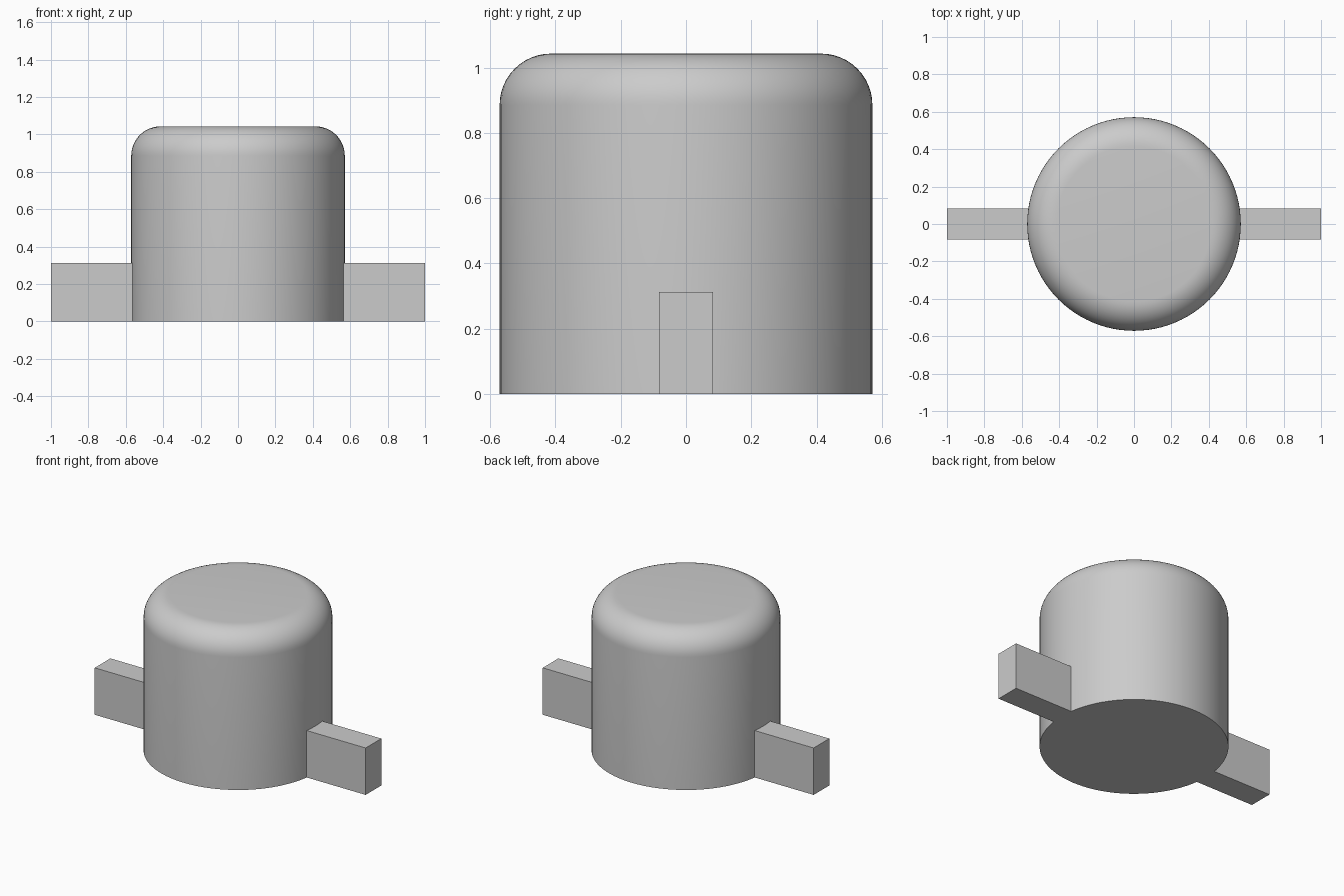
import bpy, bmesh, math
from mathutils import Matrix

cube = bpy.data.objects.get("Cube")
if cube:
    bpy.data.objects.remove(cube, do_unlink=True)

RADIUS, HEIGHT, FILLET = 0.571, 1.043, 0.157
TAB_WIDTH, TAB_HEIGHT = 0.165, 0.313

grey = bpy.data.materials.new("light grey")
grey.use_nodes = True
colour = (0.6, 0.6, 0.6, 1)
grey.diffuse_color = colour
grey.node_tree.nodes["Principled BSDF"].inputs["Base Color"].default_value = colour


def add_part(name, bm):
    mesh = bpy.data.meshes.new(name)
    bmesh.ops.recalc_face_normals(bm, faces=bm.faces)
    bm.to_mesh(mesh)
    bm.free()
    mesh.materials.append(grey)
    obj = bpy.data.objects.new(name, mesh)
    bpy.context.collection.objects.link(obj)
    return obj


# Round body with a filleted top rim
bm = bmesh.new()
bmesh.ops.create_cone(bm, cap_ends=True, segments=96, radius1=RADIUS, radius2=RADIUS,
                      depth=HEIGHT, matrix=Matrix.Translation((0, 0, HEIGHT / 2)))
rim = [e for e in bm.edges if all(v.co.z > HEIGHT / 2 for v in e.verts)]
bmesh.ops.bevel(bm, geom=rim, offset=FILLET, segments=12, profile=0.5, affect='EDGES')
body = add_part("body", bm)
bpy.context.view_layer.objects.active = body
body.select_set(True)
bpy.ops.object.shade_smooth_by_angle(angle=math.radians(30))
body.select_set(False)

# Side tabs, rooted just inside the body wall
root = math.sqrt(RADIUS ** 2 - (TAB_WIDTH / 2) ** 2) - 0.002
for name, side in (("left_tab", 1), ("right_tab", -1)):
    bm = bmesh.new()
    size = Matrix.Diagonal((1 - root, TAB_WIDTH, TAB_HEIGHT, 1))
    place = Matrix.Translation((side * (1 + root) / 2, 0, TAB_HEIGHT / 2))
    bmesh.ops.create_cube(bm, size=1, matrix=place @ size)
    add_part(name, bm)
